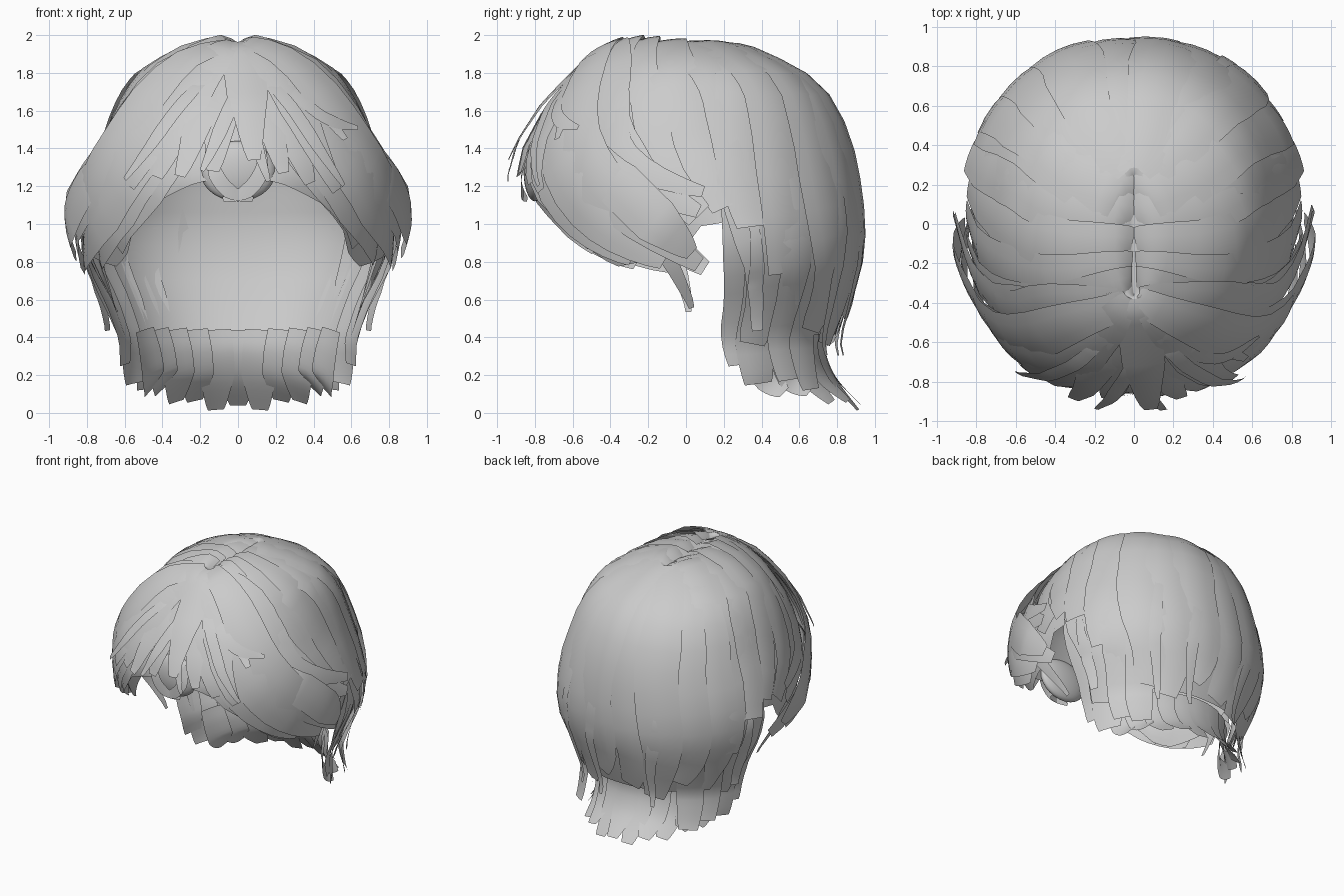
import bpy, bmesh, math, random
from mathutils import Vector

if "Cube" in bpy.data.objects:
    bpy.data.objects.remove(bpy.data.objects["Cube"])

random.seed(4)
mat = bpy.data.materials.new("pale_grey_hair")
mat.diffuse_color = (0.6, 0.6, 0.6, 1)
mat.use_nodes = True
mat.node_tree.nodes["Principled BSDF"].inputs["Base Color"].default_value = mat.diffuse_color

# Head envelope: level, half width, front y, back y
ROWS = [(2.03, 0.0, -.36, .22), (2.0, .05, -.37, .27), (1.96, .17, -.39, .33),
        (1.92, .33, -.43, .41), (1.83, .50, -.51, .59), (1.72, .58, -.60, .72),
        (1.60, .64, -.70, .80), (1.40, .71, -.81, .87), (1.25, .77, -.84, .90),
        (1.00, .82, -.77, .93), (.80, .77, -.66, .91), (.60, .67, -.55, .85),
        (.40, .60, -.50, .78), (.15, .60, -.50, .80)]
# Hemline: angle from the back, level
HEM = [(0, .43), (80, .43), (82, 1.03), (91, 1.0), (97, .85), (125, .79), (134, .84),
       (140, .98), (149, 1.12), (164, 1.22), (180, 1.28)]


def lerp_table(table, k):
    table = sorted(table)
    if k <= table[0][0]:
        return table[0][1:]
    for a, b in zip(table, table[1:]):
        if k <= b[0]:
            f = (k - a[0]) / (b[0] - a[0])
            return [p + (q - p) * f for p, q in zip(a[1:], b[1:])]
    return table[-1][1:]


def power(v):
    return math.copysign(abs(v) ** .86, v)


def head(angle, level):
    """Point on the envelope; levels above 1.98 dip into the parting."""
    w, f, b = lerp_table(ROWS, level)
    a = math.radians(angle)
    z = level - .015 if level < 1.98 else 1.965 - (level - 1.98) * .8
    return Vector((w * power(math.sin(a)), (f + b) / 2 + (b - f) / 2 * power(math.cos(a)), z))


def outward(p):
    return (p - Vector((0, .05, min(p.z, 1.05)))).normalized()


def spline(pts, t):
    n = len(pts) - 1
    i = min(int(t * n), n - 1)
    u = t * n - i
    p0, p1, p2, p3 = (Vector(pts[max(0, min(n, j))]) for j in (i - 1, i, i + 1, i + 2))
    return .5 * (2 * p1 + (p2 - p0) * u + (2 * p0 - 5 * p1 + 4 * p2 - p3) * u * u
                 + (3 * p1 - p0 - 3 * p2 + p3) * u ** 3)


def finish(name, bm):
    me = bpy.data.meshes.new(name)
    bm.to_mesh(me)
    bm.free()
    me.materials.append(mat)
    for p in me.polygons:
        p.use_smooth = True
    ob = bpy.data.objects.new(name, me)
    bpy.context.collection.objects.link(ob)
    return ob


def grid(bm, rows):
    vs = [[bm.verts.new(p) for p in r] for r in rows]
    for a, b in zip(vs, vs[1:]):
        for i in range(len(a) - 1):
            bm.faces.new((a[i], b[i], b[i + 1], a[i + 1]))


def ribbon(bm, centre, width, root=.4, tip=.3, segs=14):
    """Arched hair card along a list of points."""
    rows = []
    for i, p in enumerate(centre):
        t = i / segs
        tan = centre[min(i + 1, segs)] - centre[max(i - 1, 0)]
        n = outward(p)
        side = tan.cross(n).normalized()
        h = width / 2 * min(1, root + (1 - root) * t / .35, tip + (1 - tip) * (1 - t) / .35)
        rows.append([p + side * h * u - n * h * h * u * u * .9 for u in (-1, -.5, 0, .5, 1)])
    grid(bm, rows)


def lock(bm, path, width, lift=.02, flare=.0, bulge=.0, **kw):
    """Lock that follows the envelope through (angle, level) points."""
    pts = []
    for i in range(15):
        t = i / 14
        a, v, _ = spline([(a, v, 0) for a, v in path], t)
        p = head(a, min(v, 2.03))
        pts.append(p + outward(p) * (lift * min(1, t * 5) + flare * t ** 3
                                     + bulge * math.sin(math.pi * t)))
    ribbon(bm, pts, width, **kw)


# Scalp shell with the open face and the ear gaps
angles = sorted([a for a in range(-180, 181, 5)] + [s * 82 for s in (-1, 1)])
bm = bmesh.new()
rows = []
for j in range(25):
    row = []
    for a in angles:
        low = lerp_table(HEM, abs(a))[0]
        row.append(head(a, 2.03 - (2.03 - low) * (j / 24) ** 1.5))
    rows.append(row)
grid(bm, rows)
bmesh.ops.remove_doubles(bm, verts=bm.verts, dist=.0005)
bmesh.ops.recalc_face_normals(bm, faces=bm.faces)
finish("scalp_shell", bm)

# Long locks falling down the back
bm = bmesh.new()
for i, a in enumerate(range(-72, 73, 16)):
    end = .38 + .07 * (i % 3)
    lock(bm, [(a * .8, 1.99), (a, 1.75), (a + 2, 1.25), (a - 2, .75), (a + 3, end)],
         .33, .006 + .008 * (i % 2), .01, .01, tip=.45)
for a in (-25, 8, 30):
    lock(bm, [(a, 1.4), (a + 2, 1.0), (a + 5, .7), (a + 4, .32)], .09, .02, .04)
finish("back_locks", bm)

# Flared tufts at the nape
bm = bmesh.new()
for i in range(11):
    a = math.radians(-65 + 13 * i)
    s, c = math.sin(a), math.cos(a)
    low = .01 + .12 * s * s + .03 * (i % 2)
    path = [(.55 * s, .12 + .62 * c, .44), (.52 * s, .14 + .6 * c, .32),
            (.50 * s, .17 + .63 * c, .18), (.52 * s, .22 + .71 * c, low)]
    ribbon(bm, [spline(path, k / 14) for k in range(15)], .19, root=.9, tip=.45)
finish("nape_tufts", bm)

# Locks beside the neck, behind the ears
bm = bmesh.new()
for m in (-1, 1):
    for a, top, end, w, lift, flare in ((80, 1.5, .27, .2, .01, 0), (71, 1.4, .17, .24, .0, -.02),
                                        (58, 1.3, .19, .22, .02, .02), (46, 1.1, .14, .2, .01, .04),
                                        (76, 1.1, .45, .09, .05, .05)):
        lock(bm, [(m * (a - 2), top), (m * a, (top + end) / 2), (m * (a + 1), end + .2),
                  (m * a, end)], w, lift, flare, tip=.7)
finish("neck_locks", bm)

# Crown locks draping sideways from the parting
bm = bmesh.new()
for m in (-1, 1):
    for a0, a1, end, w in ((55, 66, .75, .32), (78, 76, 1.0, .32), (100, 83, 1.1, .3),
                           (125, 90, 1.06, .3), (145, 98, 1.06, .28)):
        mid = (a0 + a1) / 2
        lock(bm, [(m * a0, 2.02), (m * (a0 + 2), 1.89), (m * mid, 1.55), (m * a1, end)],
             w, .015, .03, tip=.5, root=.75)
finish("crown_locks", bm)

# Sweeping locks over the temples and cheeks
bm = bmesh.new()
SWEEPS = [
    ([(172, 1.97), (150, 1.8), (126, 1.4), (110, 1.05), (93, .78)], .28, .03, .02, .07),
    ([(174, 1.96), (158, 1.75), (136, 1.3), (119, .98), (102, .8)], .32, .03, .03, .05),
    ([(176, 1.95), (163, 1.7), (145, 1.3), (130, .98), (116, .81)], .28, .02, .0, .04),
    ([(177, 1.94), (167, 1.7), (152, 1.35), (141, 1.1), (133, .88)], .25, .02, .0, .03),
    ([(165, 1.97), (138, 1.85), (120, 1.5), (103, 1.22), (89, 1.06)], .24, .02, .09, .02),
    ([(150, 1.9), (124, 1.65), (110, 1.35), (90, 1.15)], .2, .02, .1, .02),
    ([(118, 1.4), (110, 1.1), (102, .85), (97, .55)], .1, -.01, .0, .03),
    ([(126, 1.4), (112, 1.2), (102, 1.0), (94, .84)], .26, .04, .04, .07)]
for m in (-1, 1):
    for path, w, lift, flare, bulge in SWEEPS:
        lock(bm, [(m * (a + random.uniform(-2, 2)), v + (.02 if m > 0 else 0)) for a, v in path],
             w, lift, flare, bulge)
finish("temple_locks", bm)

# Fringe fanning from the front of the parting
bm = bmesh.new()
FRINGE = [(-50, 1.14, .22, .03), (-39, 1.2, .22, .06), (-28, 1.25, .22, .03),
          (-18, 1.25, .2, .08), (-7, 1.28, .22, .04), (4, 1.32, .22, .09), (14, 1.27, .2, .06),
          (24, 1.22, .22, .04), (34, 1.18, .22, .06), (43, 1.42, .13, .1), (50, 1.17, .22, .03)]
for i, (d, end, w, flare) in enumerate(FRINGE):
    mid = (1.95 + end) / 2
    lock(bm, [(180 - d * .3, 1.98), (180 - d * .45, 1.84), (180 - d * .72, mid),
              (180 - d * 1.0, end)], w, .012 + .01 * (i % 3), flare, .03, tip=.3)
finish("fringe_locks", bm)

# Fine wisps standing off the fringe
bm = bmesh.new()
for d0, d1, end in ((-10, -40, 1.23), (4, -10, 1.27), (8, 36, 1.2), (-3, 8, 1.22), (14, 52, 1.47)):
    lock(bm, [(180 - d0, 1.8), (180 - (d0 + d1) / 2, 1.55), (180 - d1, end)], .08, .04, .08, .04)
finish("fringe_wisps", bm)

# Rounded curl hanging in the middle of the forehead, tucked under the fringe
bm = bmesh.new()
bmesh.ops.create_uvsphere(bm, u_segments=24, v_segments=14, radius=1)
for v in bm.verts:
    v.co = Vector((v.co.x * .2, -.8 + v.co.y * .06, 1.28 + v.co.z * .16))
for m in (-1, 1):
    path = [(m * .13, -.83, 1.4), (m * .12, -.87, 1.27), (m * .04, -.87, 1.17), (-m * .08, -.84, 1.13)]
    ribbon(bm, [spline(path, k / 14) for k in range(15)], .08)
finish("forehead_curl", bm)
